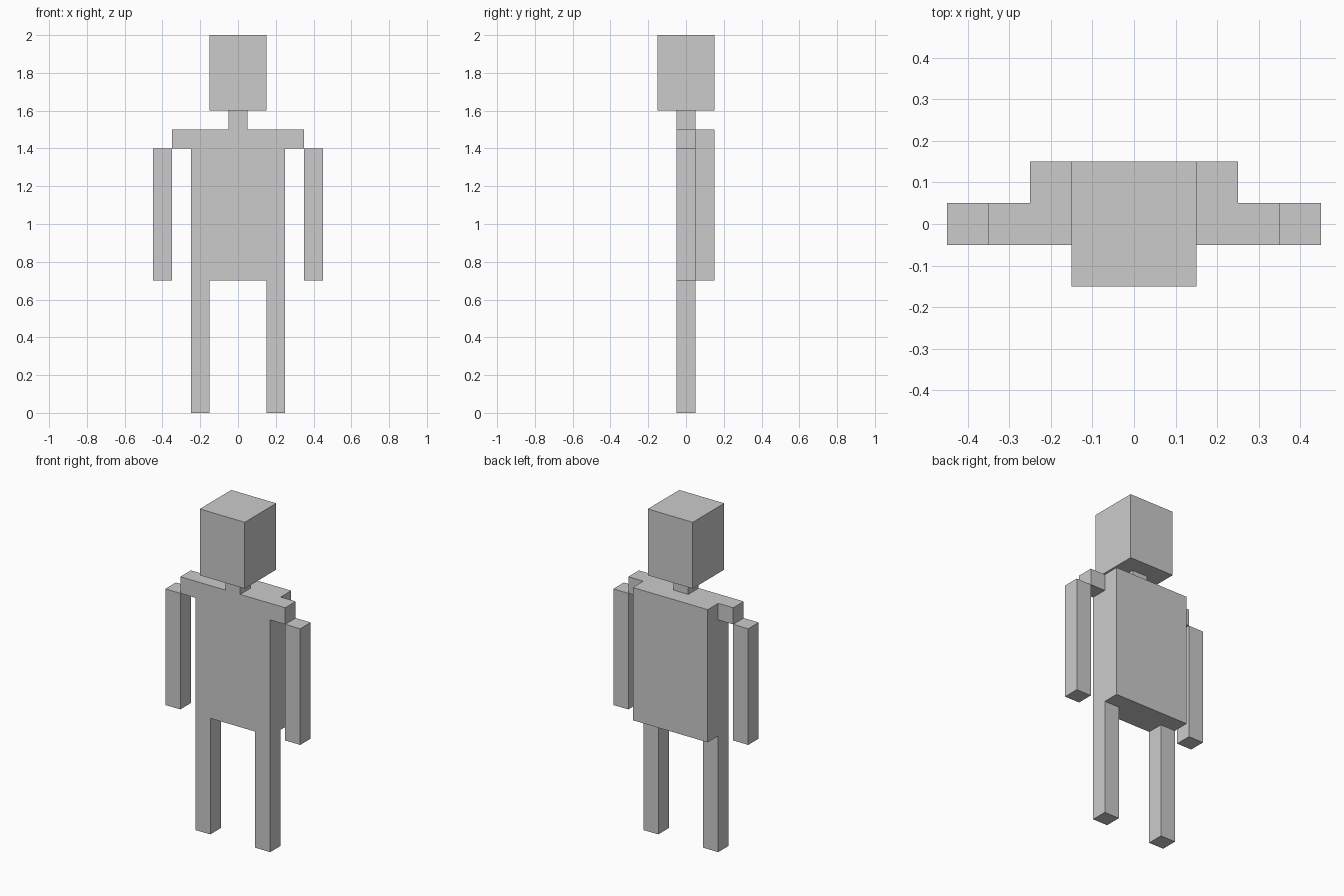
import bpy

if "Cube" in bpy.data.objects:
    bpy.data.objects.remove(bpy.data.objects["Cube"])


def box(name, x, y, z):
    """Box spanning the (min, max) ranges given for each axis."""
    spans = (x, y, z)
    bpy.ops.mesh.primitive_cube_add(size=1)
    obj = bpy.context.object
    obj.name = obj.data.name = name
    centre = [(a + b) / 2 for a, b in spans]
    size = [b - a for a, b in spans]
    for v in obj.data.vertices:
        v.co = [c * s + m for c, s, m in zip(v.co, size, centre)]
    return obj


THIN = (-0.05, 0.05)

# Central parts
box("head", (-0.15, 0.15), (-0.15, 0.15), (1.6, 2.0))
box("neck", THIN, THIN, (1.5, 1.6))
box("torso", (-0.25, 0.25), (-0.05, 0.15), (0.7, 1.5))

# Paired parts: inner x, outer x, bottom, top
pairs = {
    "shoulder": (0.25, 0.35, 1.4, 1.5),
    "arm": (0.35, 0.45, 0.7, 1.4),
    "leg": (0.15, 0.25, 0.0, 0.7),
}
for part, (inner, outer, bottom, top) in pairs.items():
    box("right_" + part, (-outer, -inner), THIN, (bottom, top))
    box("left_" + part, (inner, outer), THIN, (bottom, top))
